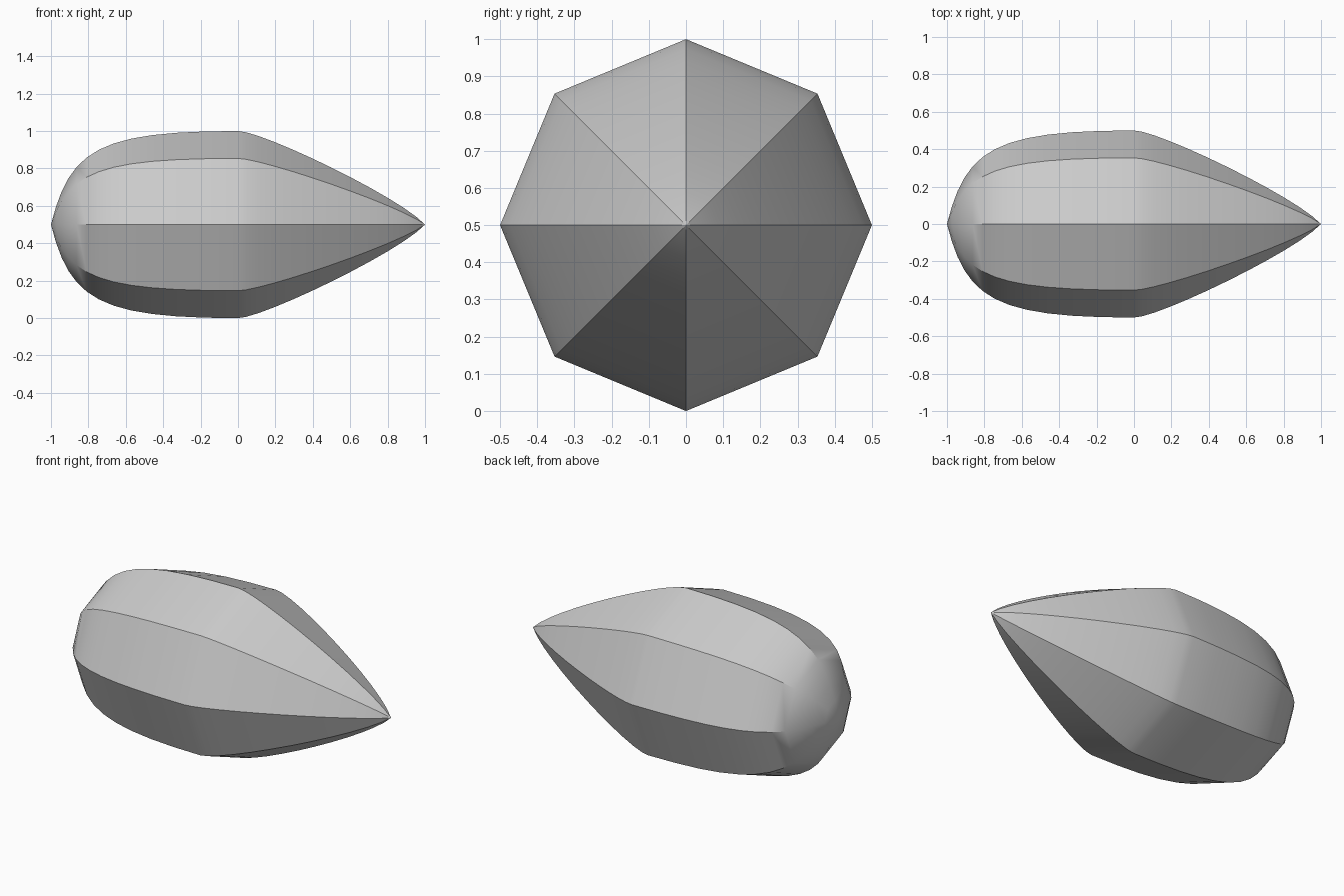
import bpy, bmesh, math
from mathutils import Vector
from mathutils.geometry import interpolate_bezier

cube = bpy.data.objects.get("Cube")
if cube:
    bpy.data.objects.remove(cube, do_unlink=True)

SIDES, STEPS, AXIS_Z = 8, 13, 0.5


def bezier(*points):
    return interpolate_bezier(*[Vector((x, r, 0)) for x, r in points], STEPS)


# Half profile: blunt end, then tapering point (x along the axis, y as radius)
blunt = bezier((-1, 0), (-0.9, 0.4), (-0.75, 0.5), (0, 0.5))
point = bezier((0, 0.5), (0.13, 0.5), (0.86, 0.15), (1, 0))
profile = blunt + point[1:]

# Eight-sided body with a corner straight up, closed by a fan at each tip
bm = bmesh.new()
rings = []
for p in profile[1:-1]:
    ring = []
    for i in range(SIDES):
        a = math.tau * i / SIDES
        ring.append(bm.verts.new((p.x, p.y * math.cos(a), AXIS_Z + p.y * math.sin(a))))
    rings.append(ring)
tips = [bm.verts.new((p.x, 0, AXIS_Z)) for p in (profile[0], profile[-1])]
for i in range(SIDES):
    j = (i + 1) % SIDES
    for a, b in zip(rings, rings[1:]):
        bm.faces.new((a[i], a[j], b[j], b[i]))
    bm.faces.new((tips[0], rings[0][j], rings[0][i]))
    bm.faces.new((tips[1], rings[-1][i], rings[-1][j]))
bmesh.ops.recalc_face_normals(bm, faces=bm.faces)

mesh = bpy.data.meshes.new("faceted_body")
bm.to_mesh(mesh)
bm.free()
body = bpy.data.objects.new("faceted_body", mesh)
bpy.context.collection.objects.link(body)

# Single grey colour
grey = bpy.data.materials.new("light_grey")
grey.use_nodes = True
colour = (0.6, 0.6, 0.6, 1)
grey.diffuse_color = colour
grey.node_tree.nodes["Principled BSDF"].inputs["Base Color"].default_value = colour
mesh.materials.append(grey)

# Smooth along the length, crisp ridges
bpy.ops.object.select_all(action="DESELECT")
body.select_set(True)
bpy.context.view_layer.objects.active = body
bpy.ops.object.shade_smooth_by_angle(angle=math.radians(30))
